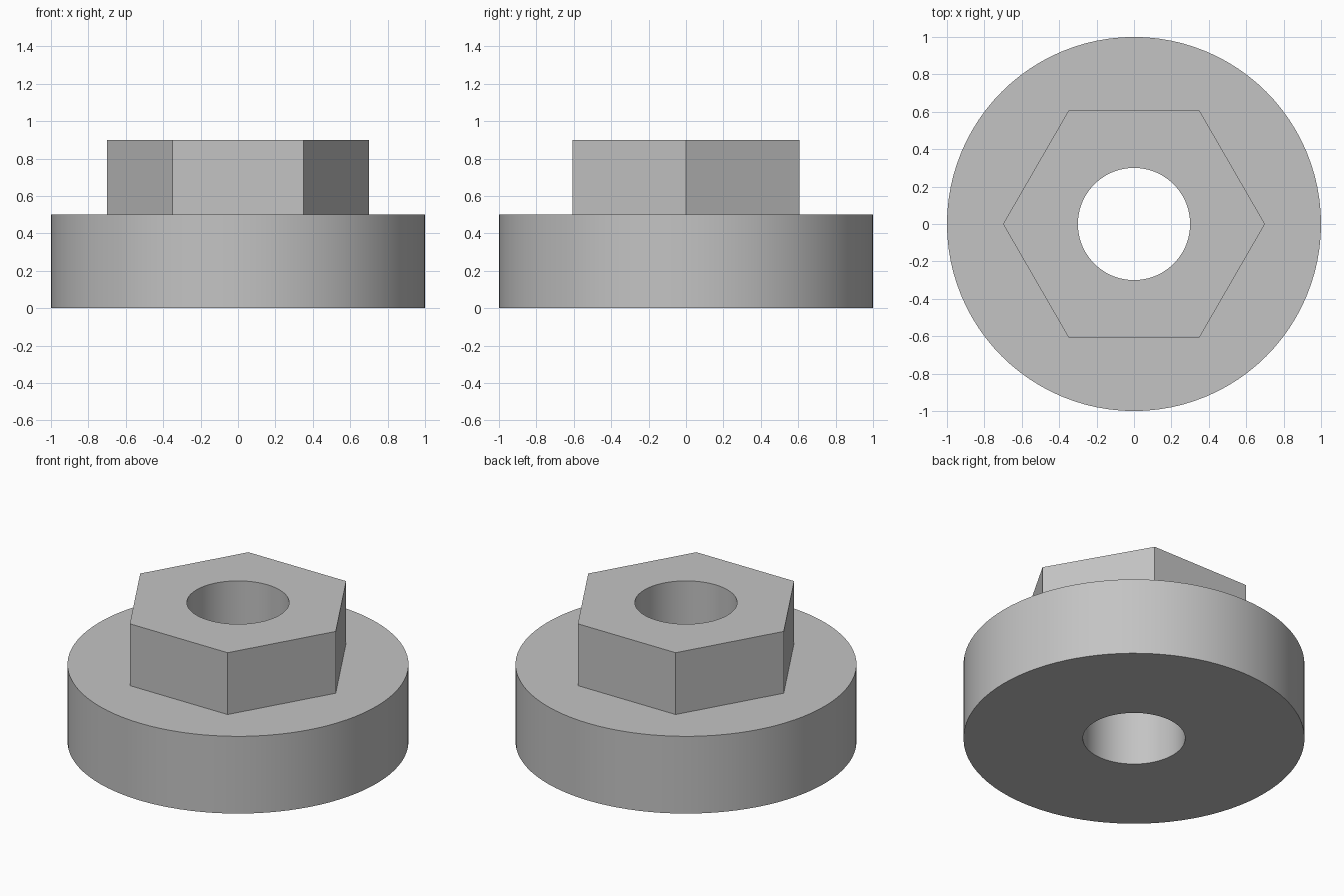
import bpy
import bmesh
from math import cos, sin, pi, radians

if "Cube" in bpy.data.objects:
    bpy.data.objects.remove(bpy.data.objects["Cube"], do_unlink=True)

SEGMENTS = 96  # multiple of six, so the hexagon corners land on vertices
FLANGE_R, HEX_R, BORE_R = 1.0, 0.7, 0.3
FLANGE_TOP, HEX_TOP = 0.5, 0.9


def circle(radius):
    return lambda a: radius


def hexagon(radius):
    # Distance to the hexagon edge, with corners on the x axis
    return lambda a: radius * cos(pi / 6) / cos(a % (pi / 3) - pi / 6)


def add_ring(bm, outline, z):
    angles = [2 * pi * i / SEGMENTS for i in range(SEGMENTS)]
    return [bm.verts.new((outline(a) * cos(a), outline(a) * sin(a), z))
            for a in angles]


# Plain grey metal
grey = bpy.data.materials.new("grey metal")
grey.use_nodes = True
colour = (0.55, 0.55, 0.55, 1)
grey.diffuse_color = colour
grey.node_tree.nodes["Principled BSDF"].inputs["Base Color"].default_value = colour

# Closed section: flange wall, hexagon wall, bore wall
section = [
    (circle(FLANGE_R), 0), (circle(FLANGE_R), FLANGE_TOP),
    (hexagon(HEX_R), FLANGE_TOP), (hexagon(HEX_R), HEX_TOP),
    (circle(BORE_R), HEX_TOP), (circle(BORE_R), 0),
]
bm = bmesh.new()
rings = [add_ring(bm, outline, z) for outline, z in section]
for k, lower in enumerate(rings):
    upper = rings[(k + 1) % len(rings)]
    for i in range(SEGMENTS):
        j = (i + 1) % SEGMENTS
        bm.faces.new((lower[i], lower[j], upper[j], upper[i]))
bmesh.ops.recalc_face_normals(bm, faces=bm.faces)

mesh = bpy.data.meshes.new("flanged_hex_nut")
bm.to_mesh(mesh)
bm.free()
mesh.materials.append(grey)
nut = bpy.data.objects.new("flanged_hex_nut", mesh)
bpy.context.collection.objects.link(nut)

# Smooth round walls, crisp edges
bpy.ops.object.select_all(action="DESELECT")
nut.select_set(True)
bpy.context.view_layer.objects.active = nut
bpy.ops.object.shade_smooth_by_angle(angle=radians(30))
